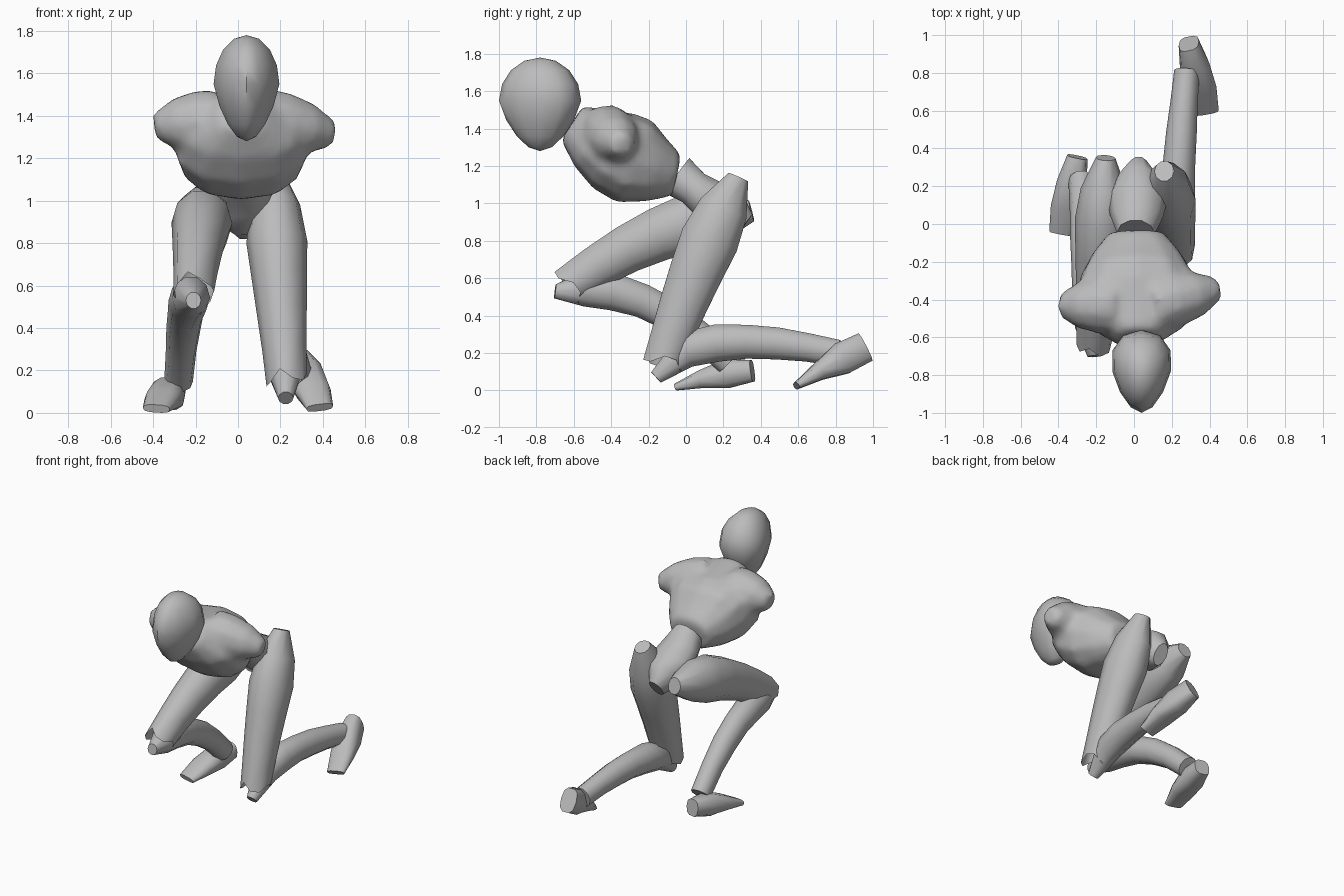
import bpy, bmesh
from math import cos, sin, pi, copysign, radians
from mathutils import Vector

old = bpy.data.objects.get("Cube")
if old:
    bpy.data.objects.remove(old, do_unlink=True)

grey = bpy.data.materials.new("plain_grey")
grey.use_nodes = True
colour = (0.5, 0.5, 0.5, 1)
grey.diffuse_color = colour
grey.node_tree.nodes["Principled BSDF"].inputs["Base Color"].default_value = colour

AXIS_X, AXIS_Y = Vector((1, 0, 0)), Vector((0, 1, 0))


def finish(name, bm):
    """Turn the bmesh into a smooth shaded grey part."""
    bmesh.ops.recalc_face_normals(bm, faces=bm.faces)
    mesh = bpy.data.meshes.new(name)
    bm.to_mesh(mesh)
    bm.free()
    mesh.materials.append(grey)
    part = bpy.data.objects.new(name, mesh)
    bpy.context.collection.objects.link(part)
    bpy.ops.object.select_all(action="DESELECT")
    part.select_set(True)
    bpy.context.view_layer.objects.active = part
    bpy.ops.object.shade_smooth_by_angle(angle=radians(50))
    return part


def tube(name, start, end, heights, widths, bend=(0, 0, 0), early=1,
         across=AXIS_X, sides=10, square=1, torn=0):
    """Loft evenly spaced oval rings along a gently bowed line."""
    start, end, bend = Vector(start), Vector(end), Vector(bend)

    def path(t):
        bow = max(t, 0) ** early
        return start.lerp(end, t) + bend * 4 * bow * (1 - bow)

    bm = bmesh.new()
    rings = []
    for k, (height, width) in enumerate(zip(heights, widths)):
        t = k / (len(heights) - 1)
        along = (path(t + 0.05) - path(t - 0.05)).normalized()
        side = (across - along * across.dot(along)).normalized()
        up = along.cross(side)
        ring = []
        for i in range(sides):
            c, s = cos(2 * pi * i / sides), sin(2 * pi * i / sides)
            c = copysign(abs(c) ** square, c)
            s = copysign(abs(s) ** square, s)
            ring.append(bm.verts.new(path(t) + side * width * c + up * height * s))
        rings.append(ring)
    for ring, following in zip(rings, rings[1:]):
        for i in range(sides):
            j = (i + 1) % sides
            bm.faces.new((ring[i], ring[j], following[j], following[i]))
    bm.faces.new(rings[0])
    if torn:
        # Open, ragged rim
        for vert in rings[-1][::3]:
            vert.co -= along * torn
    else:
        bm.faces.new(rings[-1])
    return finish(name, bm)


# Head: a ball narrowed towards the face and the chin
bm = bmesh.new()
bmesh.ops.create_uvsphere(bm, u_segments=12, v_segments=8, radius=1)
for vert in bm.verts:
    x, y, z = vert.co
    pinch = 1 - max(0, -z) * 0.28
    vert.co = (0.04 + x * pinch * 0.155 * (1 + 0.3 * y),
               y * pinch * 0.22 - 0.78,
               1.55 + z * (0.23 if z > 0 else 0.27))
finish("head", bm)

# Torso: neck to waist
torso = tube("torso", (0.02, -0.61, 1.43), (0.01, -0.05, 1.15),
             (0.11, 0.18, 0.23, 0.24, 0.18, 0.115), (0.11, 0.28, 0.33, 0.3, 0.24, 0.15),
             bend=(0, 0, -0.04), sides=12, square=0.85)

# Shoulder stubs, fused into the torso
stub = (0.15, 0.15, 0.125, 0.06)
shoulders = [
    tube("right_shoulder", (-0.1, -0.43, 1.38), (-0.395, -0.43, 1.35), stub, stub, across=AXIS_Y),
    tube("left_shoulder", (0.1, -0.43, 1.39), (0.45, -0.34, 1.31), stub, stub, across=AXIS_Y)]
for part in [*shoulders, torso]:
    part.select_set(True)
bpy.context.view_layer.objects.active = torso
bpy.ops.object.join()
fuse = torso.modifiers.new("fuse", "REMESH")
fuse.mode = "VOXEL"
fuse.voxel_size = 0.025
fuse.use_smooth_shade = True
blend = torso.modifiers.new("blend", "SMOOTH")
blend.iterations = 5

# Pelvis: waist to tail
tube("pelvis", (0.01, -0.05, 1.15), (0.025, 0.31, 0.88),
     (0.12, 0.1, 0.12, 0.14, 0.08), (0.1, 0.14, 0.16, 0.12, 0.05))

# Thighs: rounded hip to torn knee
thigh = (0.06, 0.14, 0.165, 0.15, 0.135, 0.12, 0.11)
slim = [r * 0.87 for r in thigh]
tube("left_thigh", (0.16, 0.28, 1.14), (0.23, -0.13, 0.13), thigh, slim,
     bend=(0, -0.02, 0), torn=0.05)
tube("right_thigh", (-0.15, 0.35, 0.96), (-0.21, -0.64, 0.55), thigh, slim,
     bend=(0, 0, 0.08), torn=0.05)

# Shins: knee to ankle
shin = (0.04, 0.1, 0.105, 0.095, 0.09, 0.08, 0.075)
slim = [r * 0.9 for r in shin]
tube("left_shin", (0.225, -0.16, 0.07), (0.28, 0.81, 0.2), shin, slim,
     bend=(-0.015, 0, 0.14), early=0.6)
tube("right_shin", (-0.21, -0.7, 0.53), (-0.28, 0.23, 0.15), shin, slim, bend=(0, 0, 0.14))

# Feet: heel to toe
sole = (0.055, 0.08, 0.085, 0.065)
tube("left_foot", (0.29, 0.955, 0.23), (0.385, 0.59, 0.025),
     (0.085, 0.09, 0.05, 0.02), sole, bend=(0, 0, 0.01), square=0.7)
tube("right_foot", (-0.3, 0.355, 0.105), (-0.385, -0.05, 0.02),
     (0.06, 0.08, 0.05, 0.02), sole, bend=(0, 0, 0.015), square=0.7)
